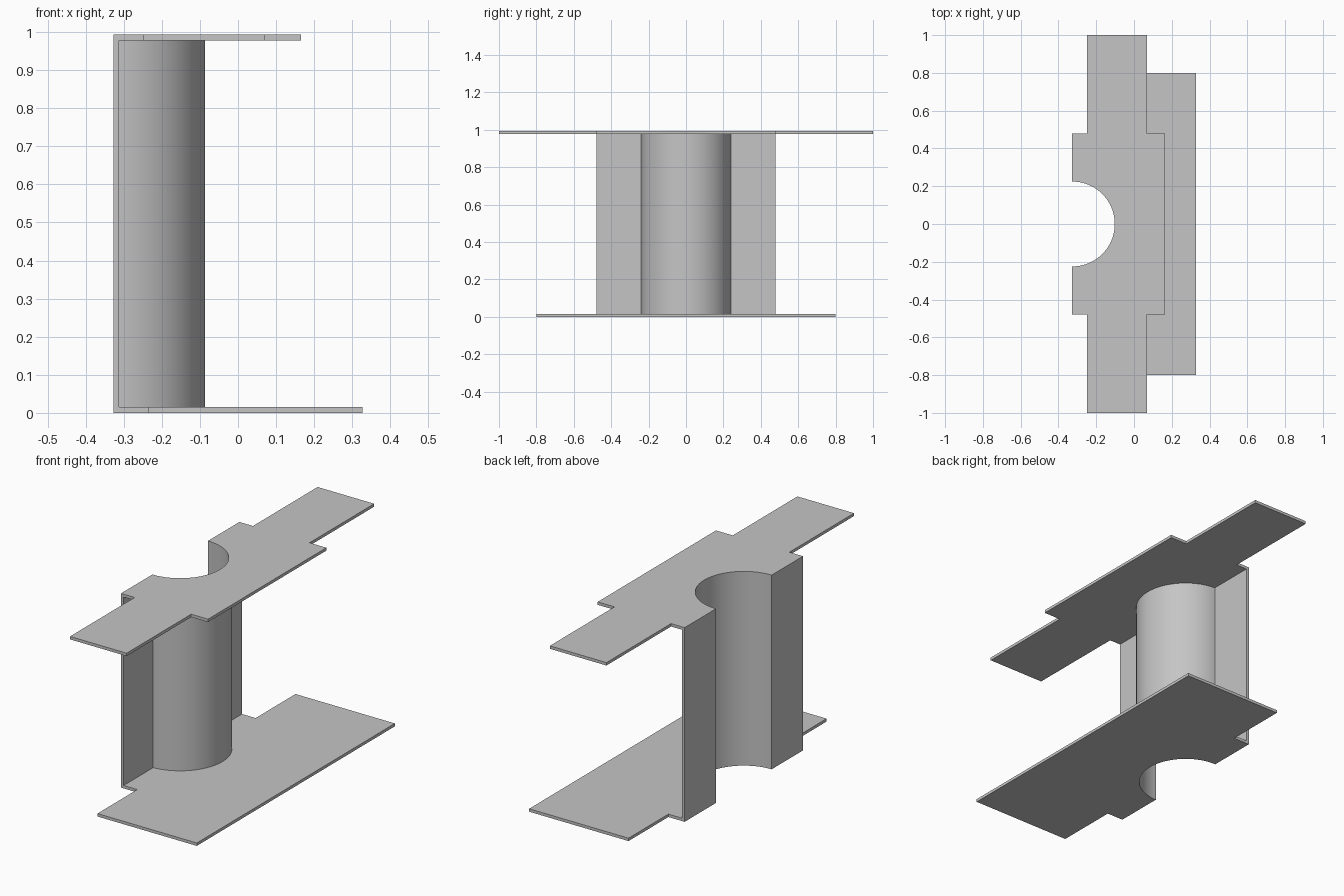
import bpy, bmesh, math

cube = bpy.data.objects.get("Cube")
if cube:
    bpy.data.objects.remove(cube)

BACK = -0.327      # x of the flat wall's outer face
T = 0.015          # sheet thickness
HEIGHT = 0.993
R = 0.225          # channel radius
HALF = 0.478       # half width of the wall
SEGMENTS = 48

metal = bpy.data.materials.new("grey sheet metal")
metal.use_nodes = True
grey = (0.56, 0.56, 0.56, 1)
metal.diffuse_color = grey
metal.node_tree.nodes["Principled BSDF"].inputs["Base Color"].default_value = grey


def arc(radius, x_start):
    """Half-circle points from -y to +y, starting at the plane x_start."""
    a = math.acos((x_start - BACK) / radius)
    angles = [-a + 2 * a * i / SEGMENTS for i in range(SEGMENTS + 1)]
    return [(BACK + radius * math.cos(t), radius * math.sin(t)) for t in angles]


def symmetric(half):
    """Complete an outline by mirroring its +y half."""
    return half + [(x, -y) for x, y in reversed(half)]


def extrude(name, outline, z0, z1):
    bm = bmesh.new()
    face = bm.faces.new([bm.verts.new((x, y, z0)) for x, y in outline])
    result = bmesh.ops.extrude_face_region(bm, geom=[face], use_keep_orig=True)
    top = [v for v in result["geom"] if isinstance(v, bmesh.types.BMVert)]
    bmesh.ops.translate(bm, verts=top, vec=(0, 0, z1 - z0))
    bmesh.ops.recalc_face_normals(bm, faces=bm.faces)
    mesh = bpy.data.meshes.new(name)
    bm.to_mesh(mesh)
    bm.free()
    mesh.materials.append(metal)
    obj = bpy.data.objects.new(name, mesh)
    bpy.context.collection.objects.link(obj)
    bpy.ops.object.select_all(action="DESELECT")
    obj.select_set(True)
    bpy.context.view_layer.objects.active = obj
    bpy.ops.object.shade_smooth_by_angle(angle=math.radians(30))
    return obj


notch = arc(R, BACK)

# Bottom flange: wide rectangle with a rear tab
bottom = symmetric([(BACK, HALF), (-0.235, HALF), (-0.235, 0.8), (0.327, 0.8)])
extrude("bottom_flange", bottom + notch, 0, T)

# Top flange: long strip with a wider middle
top = symmetric([(BACK, HALF), (-0.25, HALF), (-0.25, 1), (0.07, 1),
                 (0.07, HALF), (0.165, HALF)])
extrude("top_flange", top + notch, HEIGHT - T, HEIGHT)

# Upright web: flat wings either side of a half-round channel
inside = arc(R + T, BACK + T)
web = ([(BACK, -HALF)] + notch + [(BACK, HALF), (BACK + T, HALF)]
       + inside[::-1] + [(BACK + T, -HALF)])
extrude("channel_web", web, T, HEIGHT - T)
